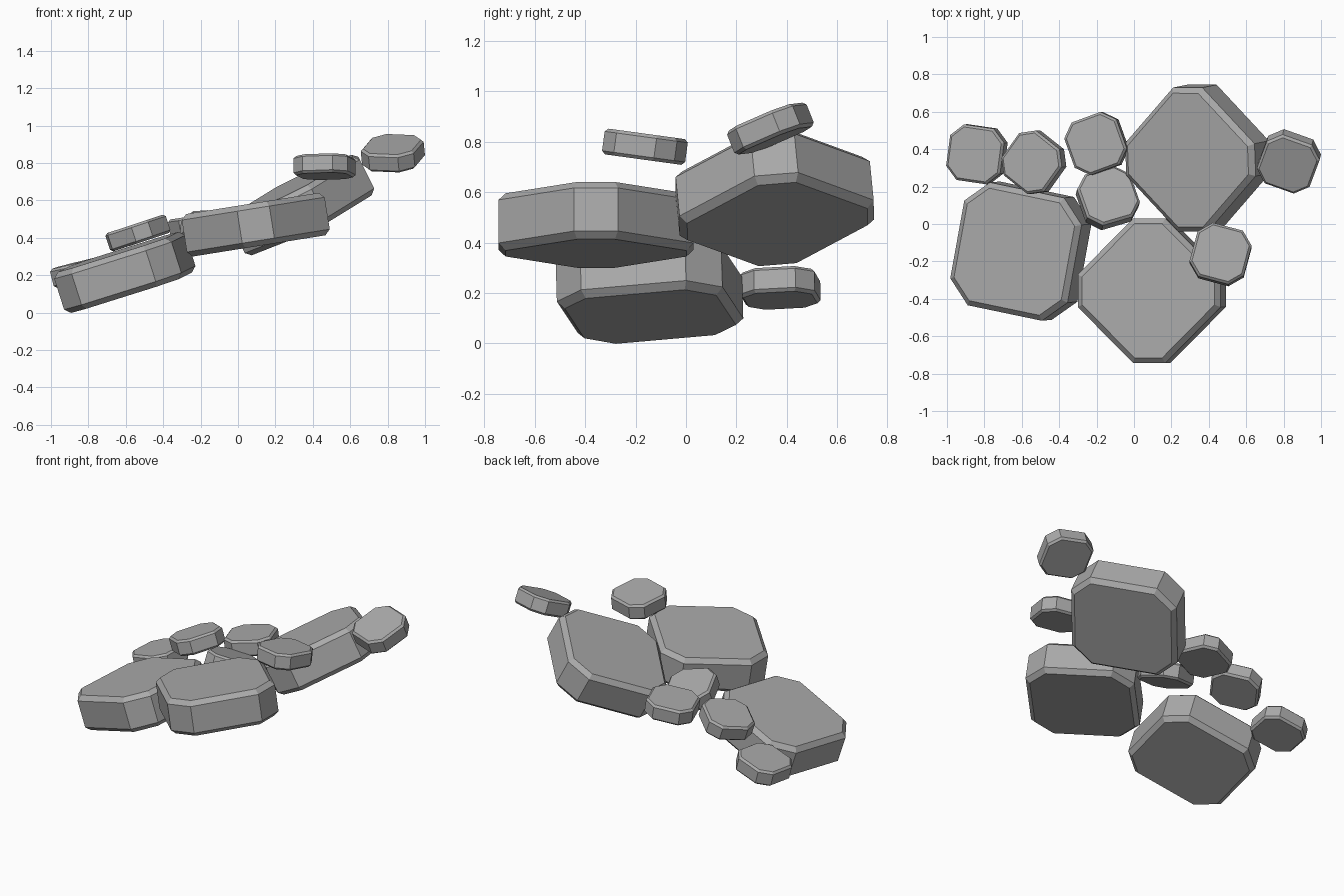
import bpy
import bmesh
from math import radians
from mathutils import Vector, Quaternion

cube = bpy.data.objects.get("Cube")
if cube:
    bpy.data.objects.remove(cube, do_unlink=True)

# One stone grey for everything
stone = bpy.data.materials.new("stone_grey")
stone.use_nodes = True
GREY = (0.4, 0.4, 0.4, 1)
stone.diffuse_color = GREY
stone.node_tree.nodes["Principled BSDF"].inputs["Base Color"].default_value = GREY


def octagon(half, flat):
    """Square of half width `half` with cut corners, sides 2 * flat long."""
    return [(half, -flat), (half, flat), (flat, half), (-flat, half),
            (-half, flat), (-half, -flat), (-flat, -half), (flat, -half)]


def slab(name, centre, slope, spin, half, flat, thick):
    """Flat stone with chamfered rims, lying on a plane of the given x/y slope."""
    bm = bmesh.new()
    rim = half * 0.085
    inner = (half - rim, flat - rim * 0.4)
    levels = [(inner, -thick / 2), ((half, flat), rim - thick / 2),
              ((half, flat), thick / 2 - rim), (inner, thick / 2)]
    rings = [[bm.verts.new((x, y, z)) for x, y in octagon(*size)]
             for size, z in levels]
    for low, high in zip(rings, rings[1:]):
        for i in range(8):
            j = (i + 1) % 8
            bm.faces.new((low[i], low[j], high[j], high[i]))
    bm.faces.new(rings[0][::-1])
    bm.faces.new(rings[-1])
    mesh = bpy.data.meshes.new(name)
    bm.to_mesh(mesh)
    bm.free()
    mesh.materials.append(stone)
    obj = bpy.data.objects.new(name, mesh)
    bpy.context.collection.objects.link(obj)
    up = Vector((0, 0, 1))
    normal = Vector((-slope[0], -slope[1], 1)).normalized()
    obj.rotation_mode = "QUATERNION"
    obj.rotation_quaternion = (up.rotation_difference(normal)
                               @ Quaternion(up, radians(spin)))
    obj.location = centre


# Large slabs: name, centre, slope, spin
for args in [
    ("large_stone_low", (-0.605, -0.145, 0.215), (0.32, 0.03), -11),
    ("large_stone_middle", (0.095, -0.357, 0.47), (0.16, 0.0), 45),
    ("large_stone_high", (0.34, 0.352, 0.575), (0.5, 0.1), 46),
]:
    slab(*args, half=0.335, flat=0.212, thick=0.23)

# Small slabs
for args in [
    ("small_stone_front", (0.463, -0.163, 0.78), (0.0, -0.137), -15),
    ("small_stone_top", (0.828, 0.335, 0.852), (0.1, 0.4), -20),
    ("small_stone_low", (-0.84, 0.373, 0.22), (0.25, 0.02), -8),
    ("small_stone_left", (-0.535, 0.33, 0.425), (0.33, 0.0), -37),
    ("small_stone_back", (-0.2, 0.43, 0.47), (0.15, 0.0), 20),
    ("small_stone_inner", (-0.14, 0.138, 0.445), (-0.1, -0.35), 18),
]:
    slab(*args, half=0.15, flat=0.083, thick=0.103)
